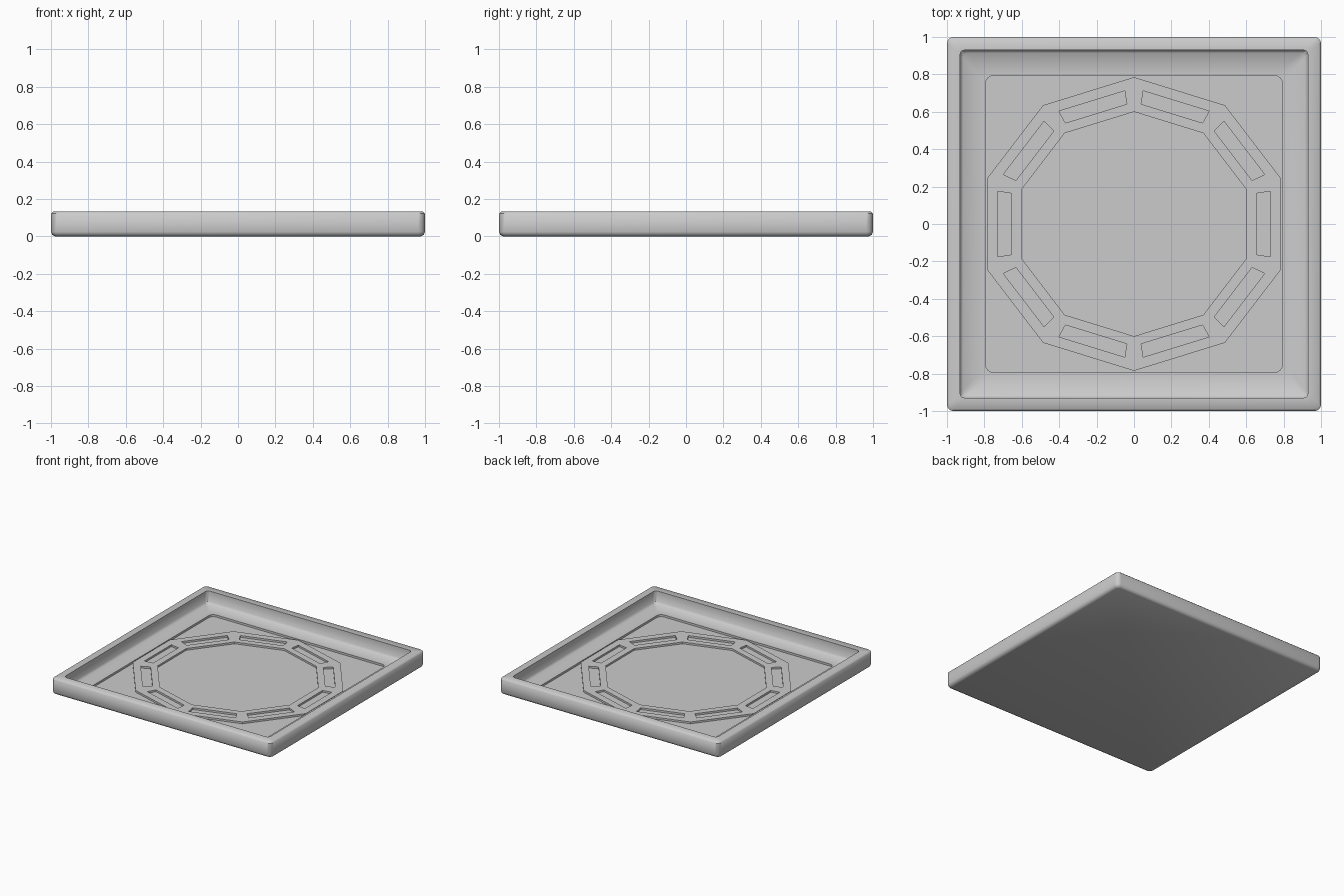
import bpy, bmesh
from math import cos, sin, pi, radians
from mathutils import Vector

if "Cube" in bpy.data.objects:
    bpy.data.objects.remove(bpy.data.objects["Cube"])

FLOOR, LEDGE, RING = 0.013, 0.030, 0.028


def finish(bm, name, angle):
    bmesh.ops.recalc_face_normals(bm, faces=bm.faces)
    me = bpy.data.meshes.new(name)
    bm.to_mesh(me)
    bm.free()
    ob = bpy.data.objects.new(name, me)
    bpy.context.collection.objects.link(ob)
    bpy.ops.object.select_all(action='DESELECT')
    bpy.context.view_layer.objects.active = ob
    ob.select_set(True)
    bpy.ops.object.shade_smooth_by_angle(angle=radians(angle))
    return ob


def rounded_square(bm, half, radius, z, seg=4):
    loop = []
    for q in range(4):
        for i in range(seg + 1):
            a = q * pi / 2 + i / seg * pi / 2
            mid = q * pi / 2 + pi / 4
            cx = (half - radius) * (1 if cos(mid) > 0 else -1)
            cy = (half - radius) * (1 if sin(mid) > 0 else -1)
            loop.append(bm.verts.new((cx + radius * cos(a), cy + radius * sin(a), z)))
    return loop


# Tray: stacked rounded squares (half size, corner radius, height)
profile = [(0.977, 0.025, 0), (0.993, 0.03, 0.008), (1.0, 0.035, 0.024),
           (1.0, 0.035, 0.122), (0.988, 0.03, 0.133), (0.93, 0.025, 0.133),
           (0.93, 0.025, LEDGE + 0.016), (0.914, 0.025, LEDGE),
           (0.793, 0.04, LEDGE), (0.793, 0.04, FLOOR)]
bm = bmesh.new()
loops = [rounded_square(bm, *p) for p in profile]
for a, b in zip(loops, loops[1:]):
    n = len(a)
    for i in range(n):
        j = (i + 1) % n
        bm.faces.new((a[i], a[j], b[j], b[i]))
bm.faces.new(loops[0])
bm.faces.new(loops[-1])
finish(bm, "tray", 50)


# Raised ten-sided ring with one slot per side
def corner(rx, ry, k):
    a = pi / 2 + k * pi / 5
    return Vector((rx * cos(a), ry * sin(a), RING))


def side(rx, ry, k, inset=0.0):
    p, q = corner(rx, ry, k), corner(rx, ry, k + 1)
    return p.lerp(q, inset), q.lerp(p, inset)


bm = bmesh.new()
for k in range(10):
    pts = (*side(0.827, 0.785, k), *side(0.767, 0.727, k, 0.11),
           *side(0.689, 0.653, k, 0.095), *side(0.631, 0.6, k))
    a0, a1, b0, b1, c0, c1, d0, d1 = [bm.verts.new(p) for p in pts]
    for f in ((a0, a1, b1, b0), (a1, d1, c1, b1), (d1, d0, c0, c1), (d0, a0, b0, c0)):
        bm.faces.new(f)
bmesh.ops.remove_doubles(bm, verts=bm.verts, dist=1e-4)
rim = [e for e in bm.edges if e.is_boundary]
walls = bmesh.ops.extrude_edge_only(bm, edges=rim)["geom"]
for v in walls:
    if isinstance(v, bmesh.types.BMVert):
        v.co.z = FLOOR
finish(bm, "slotted_ring", 20)
